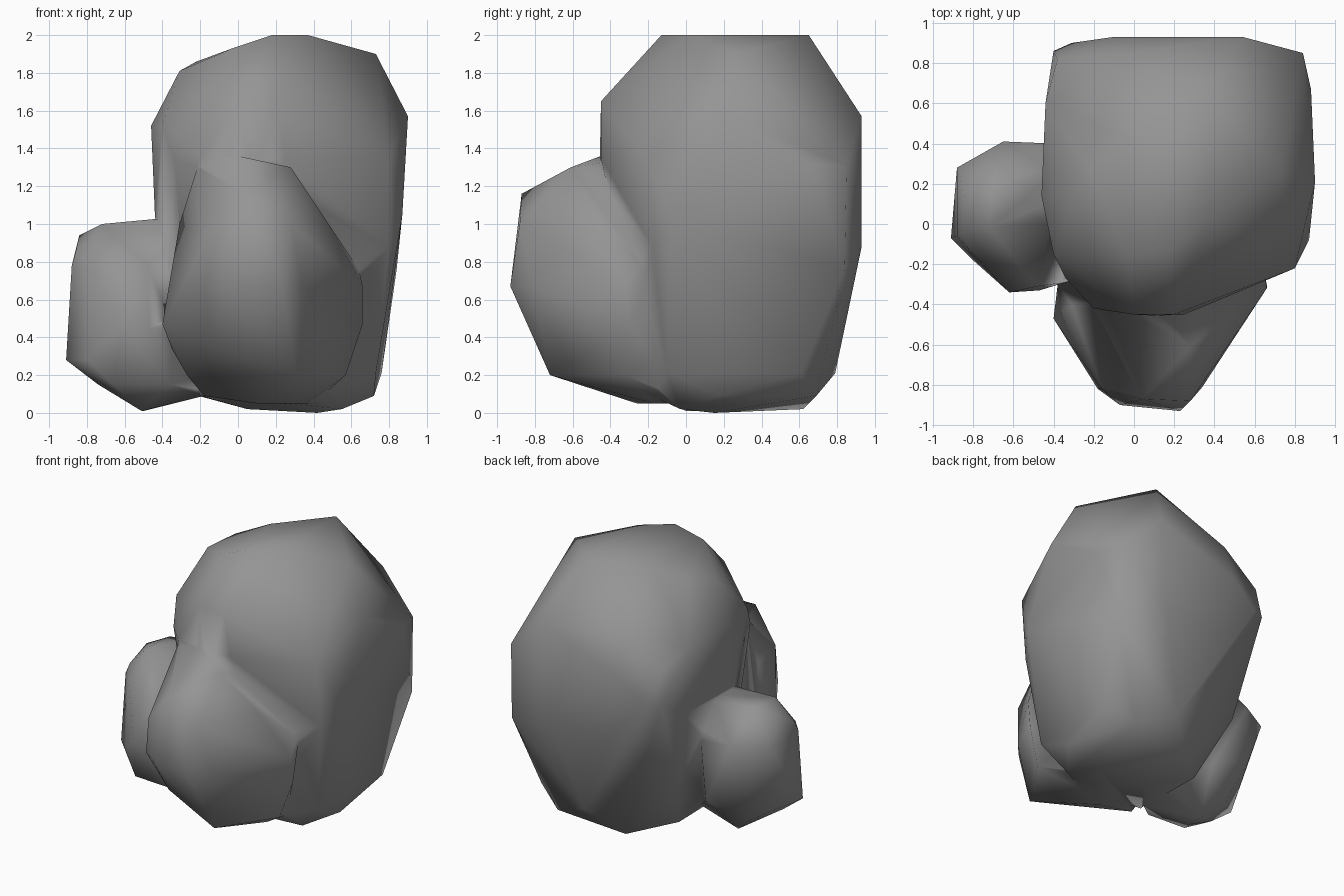
import bpy
import bmesh
from mathutils import Vector

# Remove the default cube
cube = bpy.data.objects.get("Cube")
if cube:
    bpy.data.objects.remove(cube, do_unlink=True)

UNIT = 0.01  # corner positions are written in hundredths


def make_material(name, colour):
    material = bpy.data.materials.new(name)
    material.use_nodes = True
    material.diffuse_color = colour
    shader = material.node_tree.nodes["Principled BSDF"]
    shader.inputs["Base Color"].default_value = colour
    shader.inputs["Roughness"].default_value = 0.9
    return material


def make_boulder(name, rings, material):
    """Wrap a convex skin around rings of corners, keyed by their height."""
    bm = bmesh.new()
    for height, corners in rings.items():
        for x, y in corners:
            bm.verts.new(Vector((x, y, height)) * UNIT)
    hull = bmesh.ops.convex_hull(bm, input=bm.verts)
    leftovers = {v for v in hull["geom_interior"] + hull["geom_unused"]
                 if isinstance(v, bmesh.types.BMVert)}
    bmesh.ops.delete(bm, geom=list(leftovers), context="VERTS")
    bmesh.ops.recalc_face_normals(bm, faces=bm.faces)
    mesh = bpy.data.meshes.new(name)
    bm.to_mesh(mesh)
    bm.free()
    mesh.materials.append(material)
    boulder = bpy.data.objects.new(name, mesh)
    bpy.context.collection.objects.link(boulder)
    return boulder


def fuse(base, other):
    """Melt another boulder into the base one, leaving no inner walls."""
    union = base.modifiers.new("fuse", "BOOLEAN")
    union.operation = "UNION"
    union.solver = "EXACT"
    union.object = other
    bpy.context.view_layer.objects.active = base
    bpy.ops.object.modifier_apply(modifier=union.name)
    bpy.data.objects.remove(other, do_unlink=True)


stone = make_material("grey stone", (0.3, 0.3, 0.3, 1.0))

# Tall boulder: widest above the middle, tapering to a rounded foot
cluster = make_boulder("boulder_cluster", {
    200: [(18, -13), (37, 2), (35, 65)],
    193: [(-3, -16), (-3, 42)],
    190: [(73, 26)],
    186: [(-22, 28)],
    181: [(-31, 9)],
    165: [(0, -45), (20, -45)],
    163: [(-9, 84)],
    157: [(54, 93), (90, 21)],
    152: [(-46, 14), (-44, 60), (-40, -15)],
    142: [(-38, 82)],
    135: [(-34, -27), (-20, -42), (12, -46), (25, -45), (80, -22), (-10, 93)],
    131: [(84, 85), (88, 67)],
    119: [(-40, 86), (-31, 90)],
    105: [(-44, 10), (87, -8), (-43, 65)],
    88: [(50, 93), (0, 92), (80, -18)],
    76: [(84, 84)],
    50: [(-38, 0), (-36, 60)],
    21: [(76, 61), (28, 79), (73, -10)],
    9: [(57, 69), (72, 17), (-21, 38), (-20, -17), (35, -18)],
    2: [(6, 62), (55, -3), (5, 18)],
    0: [(42, 15)],
}, stone)

# Wedge-shaped boulder leaning against the front
front_boulder = make_boulder("front_boulder", {
    136: [(0, -45), (0, -20)],
    130: [(28, -61), (-22, -40)],
    116: [(4, -87)],
    100: [(48, -45), (-31, -40), (28, -88)],
    93: [(-16, -82)],
    76: [(64, -20)],
    67: [(23, -93), (-7, -90), (34, -81), (-18, -82), (66, -32)],
    47: [(-40, -47), (66, -30), (-38, -30)],
    34: [(-12, -64), (-35, -36)],
    20: [(31, -72), (57, -33), (-27, -32)],
    9: [(-18, -24), (-10, 0)],
    5: [(36, -17), (10, -26), (40, 0)],
}, stone)

# Small boulder tucked against the side
side_boulder = make_boulder("side_boulder", {
    103: [(-40, 5), (-40, 25)],
    100: [(-72, -2), (-70, 20)],
    94: [(-84, 13)],
    85: [(-86, -4)],
    78: [(-78, -17), (-48, -31), (-88, -6), (-88, 28), (-65, 41), (-40, 40)],
    45: [(-62, -34), (-47, -33), (-34, -29), (-74, 32)],
    28: [(-91, -7), (-80, -18), (-40, 34)],
    15: [(-74, -8), (-66, -26), (-66, 16), (-36, -28)],
    9: [(-18, 8), (-18, -12)],
    4: [(-39, 0), (-39, 8)],
    1: [(-51, 0), (-50, 10)],
}, stone)

fuse(cluster, front_boulder)
fuse(cluster, side_boulder)

# Merge tiny slivers along the joins and shade softly across them
bm = bmesh.new()
bm.from_mesh(cluster.data)
bmesh.ops.remove_doubles(bm, verts=bm.verts, dist=0.02)
bmesh.ops.triangulate(bm, faces=bm.faces)
for face in bm.faces:
    face.smooth = True
bm.to_mesh(cluster.data)
bm.free()
